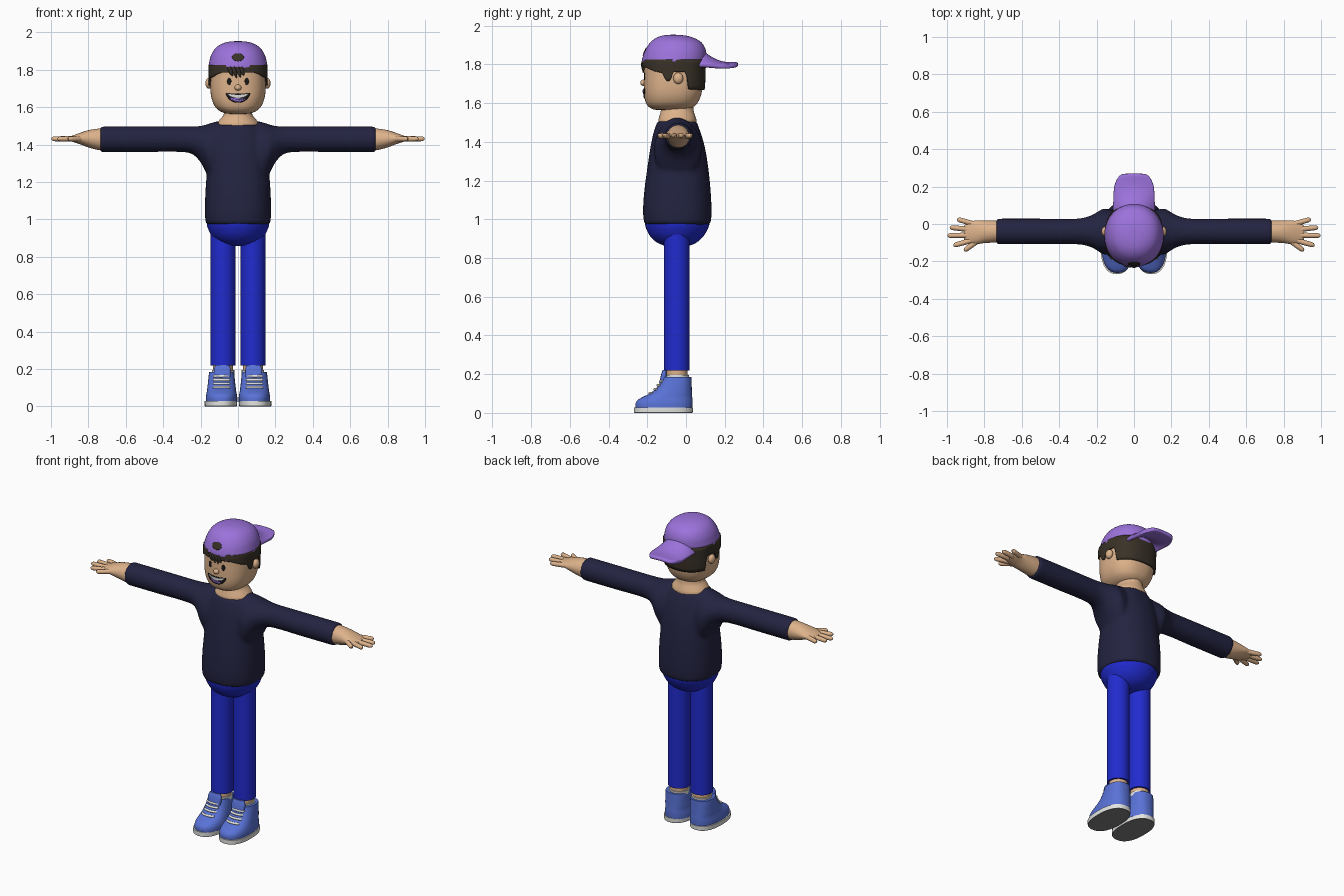
import bpy, bmesh, math

if "Cube" in bpy.data.objects:
    bpy.data.objects.remove(bpy.data.objects["Cube"])


def material(name, r, g, b):
    m = bpy.data.materials.new(name)
    m.diffuse_color = (r, g, b, 1)
    m.use_nodes = True
    m.node_tree.nodes["Principled BSDF"].inputs["Base Color"].default_value = m.diffuse_color
    return m


SKIN = material("skin", .73, .45, .26)
NAVY = material("navy_cloth", .017, .017, .053)
BLUE = material("blue_cloth", .015, .024, .62)
SHOE = material("shoe_blue", .10, .17, .68)
PURPLE = material("purple_cloth", .33, .17, .71)
HAIR = material("dark_brown", .04, .031, .02)
WHITE = material("white", .78, .78, .76)
GREY = material("sole_grey", .22, .22, .22)
BLACK = material("black", .01, .01, .01)


def finish(name, bm, mat, angle=40):
    bmesh.ops.recalc_face_normals(bm, faces=bm.faces)
    me = bpy.data.meshes.new(name)
    bm.to_mesh(me)
    bm.free()
    ob = bpy.data.objects.new(name, me)
    bpy.context.collection.objects.link(ob)
    me.materials.append(mat)
    bpy.ops.object.select_all(action='DESELECT')
    ob.select_set(True)
    bpy.context.view_layer.objects.active = ob
    bpy.ops.object.shade_smooth_by_angle(angle=math.radians(angle))
    return ob


def at(sec, t):
    """Smooth interpolation of a section list (t, a0, a1, y0, y1)."""
    t = min(max(t, sec[0][0]), sec[-1][0])
    i = max(k for k in range(len(sec) - 1) if sec[k][0] <= t)
    p, q = sec[i], sec[i + 1]
    o, r = sec[max(i - 1, 0)], sec[min(i + 2, len(sec) - 1)]
    d = q[0] - p[0]
    u = (t - p[0]) / d
    out = []
    for k in range(1, 5):
        m0 = (q[k] - o[k]) / (q[0] - o[0]) * d
        m1 = (r[k] - p[k]) / (r[0] - p[0]) * d
        out.append((2*u**3 - 3*u*u + 1) * p[k] + (u**3 - 2*u*u + u) * m0
                   + (3*u*u - 2*u**3) * q[k] + (u**3 - u*u) * m1)
    return out


def ring_point(sec, t, ang, e, off=0):
    a0, a1, y0, y1 = at(sec, t)
    c, s = math.cos(ang), math.sin(ang)
    a = math.copysign(abs(c) ** (2 / e), c) * ((a1 - a0) / 2 + off)
    b = math.copysign(abs(s) ** (2 / e), s) * ((y1 - y0) / 2 + off)
    return (a0 + a1) / 2 + a, (y0 + y1) / 2 + b


def front_y(sec, x, z, e):
    a0, a1, y0, y1 = at(sec, z)
    q = min(abs((x - (a0 + a1) / 2) / ((a1 - a0) / 2)), 1)
    return (y0 + y1) / 2 - (y1 - y0) / 2 * (1 - q ** e) ** (1 / e)


def sym(rows, cx=0):
    return [(z, cx - h, cx + h, y0, y1) for z, h, y0, y1 in rows]


def add_loft(bm, sec, e=2, n=48, steps=4, side=0):
    """Stack of superellipse rings along z, or along x when side is 1 or -1."""
    ts = [p[0] + (q[0] - p[0]) * k / steps for p, q in zip(sec, sec[1:]) for k in range(steps)]
    rings = []
    for t in ts + [sec[-1][0]]:
        pts = [ring_point(sec, t, math.tau * k / n, e) for k in range(n)]
        rings.append([bm.verts.new((side * t, y, a) if side else (a, y, t)) for a, y in pts])
    for r, s in zip(rings, rings[1:]):
        for k in range(n):
            bm.faces.new((r[k], r[k - 1], s[k - 1], s[k]))
    bm.faces.new(rings[0])
    bm.faces.new(rings[-1])


def loft(name, sec, mat, **kw):
    bm = bmesh.new()
    add_loft(bm, sec, **kw)
    return finish(name, bm, mat)


def tube(name, pts, radii, mat):
    cu = bpy.data.curves.new(name, 'CURVE')
    cu.dimensions, cu.bevel_depth, cu.bevel_resolution, cu.use_fill_caps = '3D', 1, 4, True
    sp = cu.splines.new('POLY')
    sp.points.add(len(pts) - 1)
    for p, co, r in zip(sp.points, pts, radii):
        p.co, p.radius = (*co, 1), r
    ob = bpy.data.objects.new(name, cu)
    bpy.context.collection.objects.link(ob)
    cu.materials.append(mat)
    bpy.ops.object.select_all(action='DESELECT')
    ob.select_set(True)
    bpy.context.view_layer.objects.active = ob
    bpy.ops.object.convert(target='MESH')
    bpy.ops.object.shade_smooth_by_angle(angle=math.radians(60))


def ball(name, loc, size, mat):
    bm = bmesh.new()
    bmesh.ops.create_uvsphere(bm, u_segments=24, v_segments=16, radius=1)
    for v in bm.verts:
        v.co = [c * s + l for c, s, l in zip(v.co, size, loc)]
    finish(name, bm, mat)


def patch(name, sec, e, cx, cz, w, top, low, bend, off, mat, n=32, rows=5):
    """Thin painted detail that follows the front of a loft."""
    bm = bmesh.new()
    rings = []
    for j in range(rows, 0, -1):
        ring = []
        for k in range(n):
            c, s = math.cos(math.tau * k / n), math.sin(math.tau * k / n)
            x = cx + w * c * j / rows
            z = cz + (top if s > 0 else low) * s * j / rows + bend * (c * j / rows) ** 2
            ring.append(bm.verts.new((x, front_y(sec, x, z, e) - off, z)))
        rings.append(ring)
    for r, s in zip(rings, rings[1:]):
        for k in range(n):
            bm.faces.new((r[k - 1], r[k], s[k], s[k - 1]))
    bm.faces.new(rings[-1])
    ob = finish(name, bm, mat)
    ob.modifiers.new("thickness", 'SOLIDIFY').thickness = .002


# Shirt: torso and flared sleeves fused into one smooth skin
bm = bmesh.new()
add_loft(bm, sym([(.972, .167, -.212, .122), (.99, .174, -.218, .129), (1.05, .177, -.222, .132),
                  (1.15, .174, -.215, .127), (1.25, .167, -.202, .117), (1.35, .16, -.187, .102),
                  (1.43, .15, -.172, .082), (1.48, .13, -.157, .064), (1.507, .108, -.147, .054)]), e=2.3)
sleeve = [(.06, 1.2, 1.505, -.15, .06), (.1, 1.18, 1.525, -.16, .07), (.14, 1.2, 1.517, -.165, .08),
          (.17, 1.25, 1.507, -.16, .08), (.2, 1.305, 1.5, -.14, .062), (.24, 1.347, 1.497, -.12, .042),
          (.3, 1.36, 1.497, -.109, .029), (.5, 1.36, 1.497, -.109, .029), (.738, 1.36, 1.497, -.109, .029)]
for s in (1, -1):
    add_loft(bm, sleeve, side=s)
shirt = finish("shirt", bm, NAVY)
rm = shirt.modifiers.new("fuse", 'REMESH')
rm.mode, rm.voxel_size, rm.use_smooth_shade = 'VOXEL', .01, True
sm = shirt.modifiers.new("soften", 'SMOOTH')
sm.factor, sm.iterations = .5, 6

# Neck and head
loft("neck", sym([(1.46, .11, -.14, .05), (1.51, .113, -.143, .054), (1.53, .1, -.138, .049),
                  (1.56, .077, -.13, .04), (1.62, .07, -.125, .035)]), SKIN)
HEAD = sym([(1.563, .03, -.14, -.03), (1.568, .07, -.17, .01), (1.585, .105, -.197, .045),
            (1.61, .127, -.21, .065), (1.65, .142, -.217, .08), (1.7, .148, -.218, .086),
            (1.76, .148, -.217, .088), (1.83, .147, -.212, .088), (1.86, .13, -.19, .07)])
loft("head", HEAD, SKIN, e=2.4, n=64)
ball("nose", (0, -.22, 1.705), (.018, .016, .016), SKIN)
for s in (1, -1):
    ball("ear", (s * .155, -.04, 1.728), (.019, .026, .029), SKIN)
    patch("eye", HEAD, 2.4, s * .047, 1.738, .011, .018, .018, 0, .002, BLACK)
patch("mouth", HEAD, 2.4, 0, 1.668, .064, .004, .044, .008, .002, BLACK)
patch("teeth", HEAD, 2.4, 0, 1.664, .056, .002, .015, .009, .004, WHITE)
patch("tongue", HEAD, 2.4, 0, 1.64, .044, .01, .011, .008, .004, PURPLE)

# Hair shell with a stepped hairline: fringe, sideburn, ear gap, nape
HAIRLINE = [(-.3, 1.785), (-.2, 1.785), (-.16, 1.765), (-.12, 1.755), (-.1, 1.715), (-.08, 1.715),
            (-.065, 1.76), (-.005, 1.76), (.008, 1.672), (.2, 1.66)]
bm = bmesh.new()
cols, N, R = [], 160, 8
for k in range(N):
    ang = math.tau * k / N
    y = ring_point(HEAD, 1.74, ang, 2.4)[1]
    (ya, za), (yb, zb) = next((p, q) for p, q in zip(HAIRLINE, HAIRLINE[1:]) if p[0] <= y <= q[0])
    low = za + (zb - za) * (y - ya) / (yb - ya)
    col = []
    for j in range(R + 1):
        z = low + (1.825 - low) * j / R
        hx, hy = ring_point(HEAD, z, ang, 2.4, .005)
        col.append(bm.verts.new((hx, hy + (.004 if hy > 0 else 0), z)))
    cols.append(col)
for k in range(N):
    for j in range(R):
        bm.faces.new((cols[k - 1][j], cols[k][j], cols[k][j + 1], cols[k - 1][j + 1]))
hair = finish("hair", bm, HAIR)
so = hair.modifiers.new("thickness", 'SOLIDIFY')
so.thickness, so.offset = .008, 0
for x, z in ((-.034, 1.768), (-.014, 1.757), (.008, 1.758), (.028, 1.77)):
    tube("fringe_lock", [(x + d, front_y(HEAD, x, zz, 2.4) - .004, zz) for d, zz in
         ((-.012, 1.815), (-.006, 1.795), (0, 1.778), (.006, z))], (.012, .012, .009, .002), HAIR)

# Cap worn backwards: crown, front opening, rear visor
CAP = sym([(1.803, .154, -.222, .1), (1.815, .158, -.228, .105), (1.85, .152, -.22, .106),
           (1.88, .143, -.207, .1), (1.91, .125, -.187, .083), (1.93, .103, -.165, .055),
           (1.945, .07, -.135, .015), (1.952, .035, -.1, -.03), (1.953, .01, -.075, -.055)])
loft("cap_crown", CAP, PURPLE, e=2.1, n=64)
patch("cap_opening", CAP, 2.1, 0, 1.868, .032, .02, .022, 0, .003, HAIR)
bm = bmesh.new()
grid = []
for i in range(21):
    u = i / 10 - 1
    row = []
    for j in range(15):
        y = .02 + j / 14 * (.25 - .08 * u ** 6)
        lift = min(1, max(0, 1 - (y - .09) / .13)) ** 2
        row.append(bm.verts.new((.108 * u, y, 1.8 - .012 * u * u + .055 * lift * (1 - u * u))))
    grid.append(row)
for i in range(20):
    for j in range(14):
        bm.faces.new((grid[i][j], grid[i + 1][j], grid[i + 1][j + 1], grid[i][j + 1]))
visor = finish("cap_visor", bm, PURPLE, 180)
so = visor.modifiers.new("thickness", 'SOLIDIFY')
so.thickness, so.offset = .024, 0
visor.modifiers.new("round", 'SUBSURF').levels = 1

# Hips
loft("hips", sym([(.857, .02, -.065, -.025), (.862, .06, -.105, .012), (.88, .105, -.15, .055),
                  (.91, .138, -.183, .088), (.945, .158, -.203, .11), (.975, .167, -.212, .121),
                  (1.0, .165, -.21, .118)]), BLUE)

# Hands, legs and shoes, both sides
HAND = [(.7, 1.37, 1.486, -.097, .017), (.74, 1.37, 1.486, -.099, .019), (.8, 1.385, 1.477, -.102, .019),
        (.85, 1.404, 1.461, -.108, .018), (.885, 1.415, 1.448, -.1, .01), (.91, 1.424, 1.44, -.08, -.01)]
FINGERS = [(.83, -.085, .908, -.143), (.86, -.085, .965, -.115), (.87, -.06, .998, -.062),
           (.87, -.03, .985, -.018), (.85, -.002, .945, .026)]
for s in (1, -1):
    loft("hand", HAND, SKIN, side=s)
    for x0, y0, x1, y1 in FINGERS:
        tube("finger", [(s * (x0 + (x1 - x0) * f), y0 + (y1 - y0) * f, 1.431)
                        for f in (0, .5, .87, .95, 1)], (.015, .014, .013, .01, .004), SKIN)
    cx = s * .08
    loft("trouser_leg", sym([(.218, .066, -.113, .019), (.935, .066, -.113, .019)], cx), BLUE, steps=1)
    loft("ankle", sym([(.17, .054, -.1, .008), (.24, .054, -.1, .008)], cx), SKIN, steps=1)
    loft("sock_rim", sym([(.17, .06, -.106, .016), (.195, .06, -.106, .016)], cx), WHITE, steps=1)
    sx = s * .092
    upper = sym([(.025, .084, -.261, .032), (.05, .084, -.26, .033), (.068, .081, -.248, .033),
                 (.083, .078, -.222, .032), (.1, .076, -.188, .031), (.125, .073, -.157, .03),
                 (.155, .07, -.135, .029), (.185, .066, -.122, .028)], s * .088)
    loft("shoe_upper", upper, SHOE, e=2.4)
    loft("shoe_sole", sym([(.004, .086, -.268, .035), (.028, .087, -.268, .036)], sx), WHITE, e=2.4, steps=1)
    loft("outsole", sym([(0, .085, -.266, .034), (.004, .086, -.268, .035)], sx), GREY, e=2.4, steps=1)
    loft("shoe_tongue", sym([(.15, .042, -.138, -.1), (.2, .045, -.128, -.1), (.222, .035, -.12, -.102)],
                            s * .084), SHOE, e=3)
    for z in (.102, .122, .142, .162):
        xs = [s * .088 + .042 * k / 4 for k in range(-4, 5)]
        tube("lace", [(x, front_y(upper, x, z, 2.4) - .002, z) for x in xs], [.007] * 9, WHITE)
